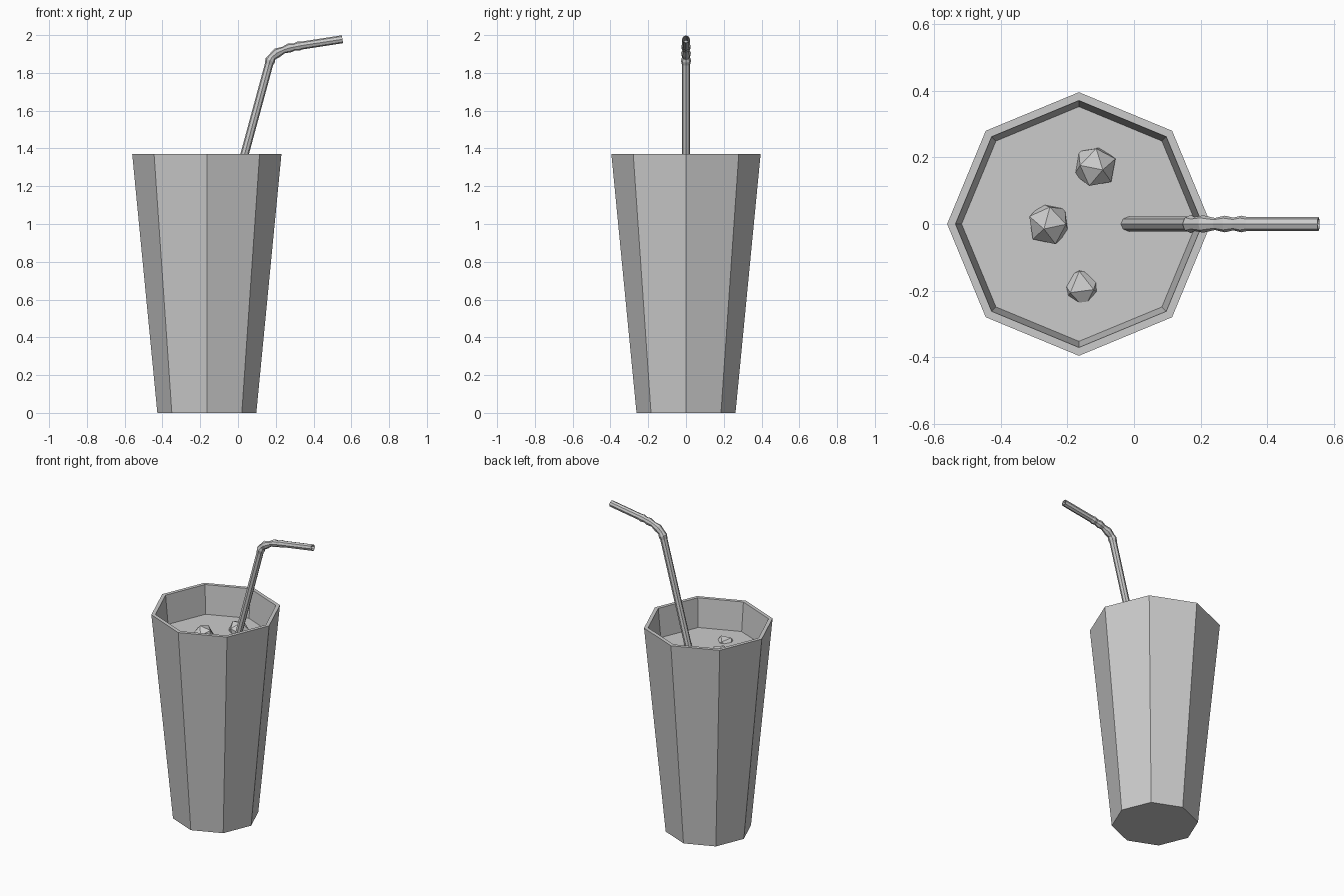
import bpy, bmesh
from math import cos, sin, tau
from mathutils import Vector, Euler

if "Cube" in bpy.data.objects:
    bpy.data.objects.remove(bpy.data.objects["Cube"], do_unlink=True)

SIDES = 8
CUP_X = -0.165
LIQUID_Z = 1.18

grey = bpy.data.materials.new("plain_grey")
grey.use_nodes = True
colour = (0.6, 0.6, 0.6, 1)
grey.diffuse_color = colour
grey.node_tree.nodes["Principled BSDF"].inputs["Base Color"].default_value = colour


def finish(name, bm):
    """Turn a bmesh into a flat-shaded object."""
    bmesh.ops.recalc_face_normals(bm, faces=bm.faces)
    mesh = bpy.data.meshes.new(name)
    bm.to_mesh(mesh)
    bm.free()
    mesh.materials.append(grey)
    obj = bpy.data.objects.new(name, mesh)
    bpy.context.collection.objects.link(obj)
    return obj


def loft(name, sections):
    """Skin octagonal rings given as (centre, side axis, other axis, radius)."""
    bm = bmesh.new()
    rings = []
    for centre, u, v, radius in sections:
        angles = [tau * i / SIDES for i in range(SIDES)]
        rings.append([bm.verts.new(centre + radius * (u * cos(a) + v * sin(a))) for a in angles])
    for low, high in zip(rings, rings[1:]):
        for i in range(SIDES):
            j = (i + 1) % SIDES
            bm.faces.new((low[i], low[j], high[j], high[i]))
    bm.faces.new(rings[0][::-1])
    bm.faces.new(rings[-1])
    return finish(name, bm)


def upright(profile):
    """Rings of a vertical shape from (radius, height) pairs."""
    return [(Vector((CUP_X, 0, z)), Vector((1, 0, 0)), Vector((0, 1, 0)), r) for r, z in profile]


# Cup: tapered wall, flat rim, inner wall and floor
loft("cup", upright([(0.262, 0), (0.395, 1.37), (0.37, 1.37), (0.24, 0.03)]))

# Drink filling the cup
loft("drink", upright([(0.238, 0.035), (0.352, LIQUID_Z)]))

# Bendy straw: x, z and radius along its middle, with ribs at the bend
path = [(-0.03, 1.13, 0.022), (0.164, 1.845, 0.022), (0.17, 1.866, 0.027),
        (0.181, 1.884, 0.021), (0.207, 1.906, 0.026), (0.243, 1.922, 0.018),
        (0.272, 1.932, 0.025), (0.298, 1.937, 0.019), (0.321, 1.942, 0.025),
        (0.338, 1.945, 0.021), (0.553, 1.978, 0.021)]
points = [Vector((x, 0, z)) for x, z, r in path]
side = Vector((0, 1, 0))
sections = []
for i, point in enumerate(points):
    before = points[max(i - 1, 0)]
    after = points[min(i + 1, len(points) - 1)]
    along = Vector((0, 0, 0))
    for step in (point - before, after - point):
        along += step.normalized()
    along.normalize()
    sections.append((point, side, along.cross(side), path[i][2]))
# Hollow mouth of the straw
tip, u, v, radius = sections[-1]
sections += [(tip, u, v, radius * 0.8), (tip - along * 0.15, u, v, radius * 0.8)]
loft("straw", sections)

# Ice lumps floating in the drink: centre, sinking depth, turn
lumps = [("back_ice", -0.117, 0.172, 0.0, (0.3, 0.25, 0.5)),
         ("middle_ice", -0.255, 0.0, 0.0, (0.2, -0.25, 0.1)),
         ("front_ice", -0.157, -0.19, 0.035, (0.5, 0.3, 0.9))]
for name, x, y, sink, turn in lumps:
    bm = bmesh.new()
    bmesh.ops.create_icosphere(bm, subdivisions=1, radius=0.067)
    bmesh.ops.rotate(bm, verts=bm.verts, matrix=Euler(turn).to_matrix())
    bmesh.ops.translate(bm, verts=bm.verts, vec=(x, y, LIQUID_Z - sink))
    finish(name, bm)
